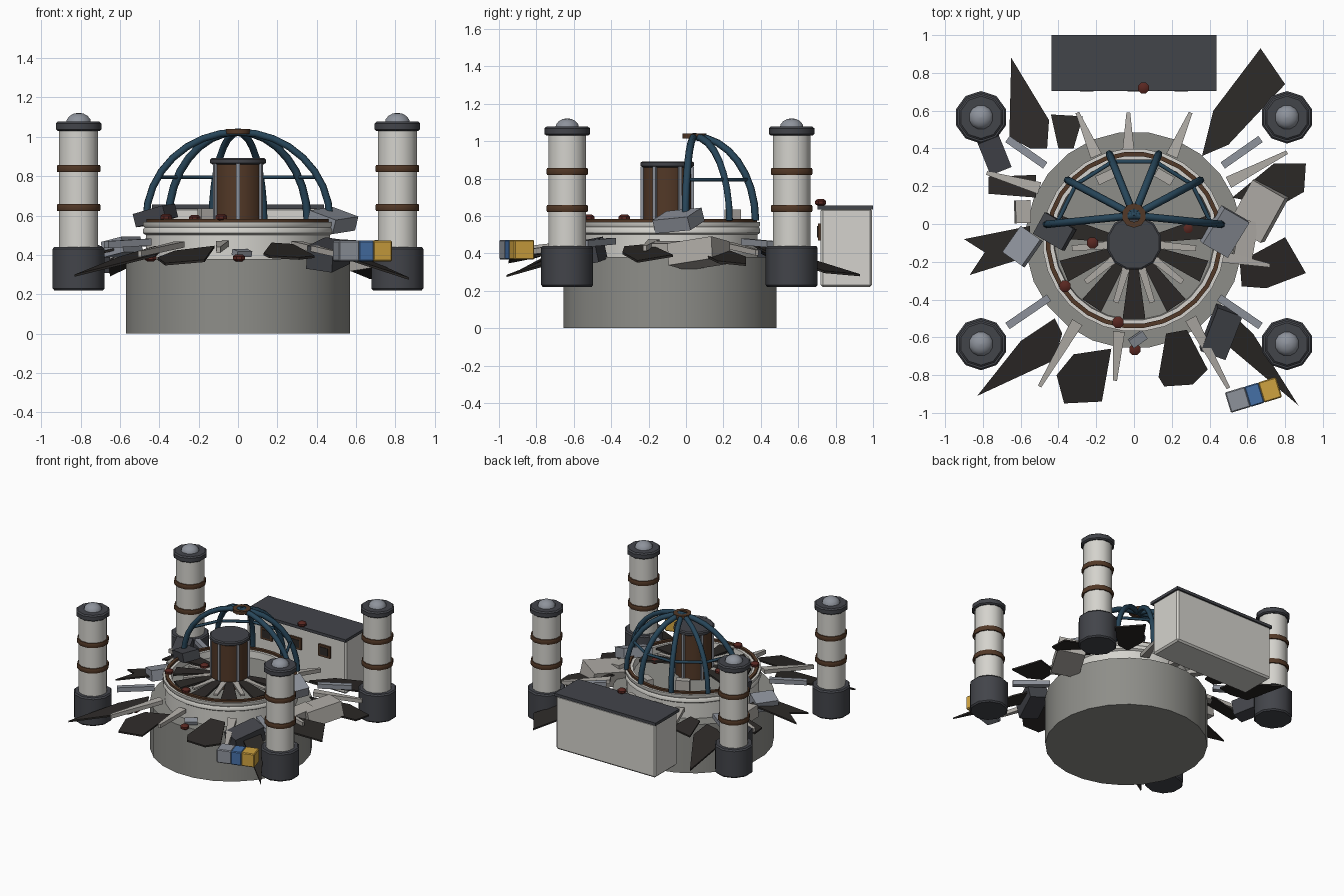
import bpy, bmesh, math
from math import cos, sin, radians, pi, hypot, atan2
from mathutils import Vector

if "Cube" in bpy.data.objects:
    bpy.data.objects.remove(bpy.data.objects["Cube"])

CY = -0.085  # centre line of the round building


def mat(name, r, g, b):
    m = bpy.data.materials.new(name)
    m.diffuse_color = (r, g, b, 1)
    m.use_nodes = True
    m.node_tree.nodes["Principled BSDF"].inputs["Base Color"].default_value = m.diffuse_color
    return m


STONE = mat("stone", .27, .27, .25)
WHITE = mat("white", .66, .65, .61)
DARK = mat("dark", .055, .058, .068)
BROWN = mat("brown", .085, .04, .02)
BLACK = mat("charred", .025, .022, .02)
NAVY = mat("navy", .02, .06, .10)
GREY = mat("grey", .27, .29, .33)
LIGHT = mat("rubble", .43, .41, .38)
RED = mat("red", .10, .02, .015)
BLUE = mat("blue", .06, .16, .38)
GOLD = mat("gold", .62, .36, .05)


def finish(name, bm, m, smooth=False):
    bmesh.ops.recalc_face_normals(bm, faces=bm.faces)
    me = bpy.data.meshes.new(name)
    bm.to_mesh(me)
    bm.free()
    ob = bpy.data.objects.new(name, me)
    bpy.context.collection.objects.link(ob)
    me.materials.append(m)
    if smooth:
        bpy.ops.object.select_all(action='DESELECT')
        bpy.context.view_layer.objects.active = ob
        ob.select_set(True)
        bpy.ops.object.shade_smooth_by_angle(angle=radians(38))
    return ob


def lathe(name, profile, loc, n, m, closed=False, smooth=True):
    """Revolve (radius, z) points; open profiles get end caps."""
    bm = bmesh.new()
    rings = [[bm.verts.new((loc[0] + r * cos(2 * pi * (i + .5) / n),
                            loc[1] + r * sin(2 * pi * (i + .5) / n), z))
              for i in range(n)] for r, z in profile]
    pairs = list(zip(rings, rings[1:])) + ([(rings[-1], rings[0])] if closed else [])
    for a, b in pairs:
        for i in range(n):
            j = (i + 1) % n
            bm.faces.new((a[i], a[j], b[j], b[i]))
    if not closed:
        bm.faces.new(rings[0])
        bm.faces.new(rings[-1])
    return finish(name, bm, m, smooth)


def box(name, c, size, m, rot=(0, 0, 0), bevel=0):
    bm = bmesh.new()
    bmesh.ops.create_cube(bm, size=1)
    bmesh.ops.scale(bm, vec=size, verts=bm.verts)
    if bevel:
        bmesh.ops.bevel(bm, geom=bm.edges[:], offset=bevel, segments=1, affect='EDGES')
    ob = finish(name, bm, m)
    ob.location = c
    ob.rotation_euler = [radians(a) for a in rot]
    return ob


def tube(name, pts, r, m, n=6):
    """Bar with a polygonal section along a path."""
    cu = bpy.data.curves.new(name, 'CURVE')
    cu.dimensions = '3D'
    cu.bevel_depth, cu.bevel_resolution, cu.use_fill_caps = r, n // 2 - 2, True
    sp = cu.splines.new('POLY')
    sp.points.add(len(pts) - 1)
    for p, q in zip(sp.points, pts):
        p.co = (*q, 1)
    cu.materials.append(m)
    ob = bpy.data.objects.new(name, cu)
    bpy.context.collection.objects.link(ob)


def shard(name, pts, m, t=.012, inner=.45, slope=.25):
    """Thin plate outlined in plan, dropping away from the building."""
    bm = bmesh.new()
    z = lambda p: inner - slope * (hypot(p[0], p[1] - CY) - .55)
    lo = [bm.verts.new((*p, z(p) - t / 2)) for p in pts]
    hi = [bm.verts.new((*p, z(p) + t / 2)) for p in pts]
    bm.faces.new(lo)
    bm.faces.new(hi)
    for i in range(len(pts)):
        j = (i + 1) % len(pts)
        bm.faces.new((lo[i], lo[j], hi[j], hi[i]))
    finish(name, bm, m)


def spike(name, a, b, w0, w1, m, **kw):
    d = Vector((b[0] - a[0], b[1] - a[1])).normalized()
    s = Vector((-d.y, d.x))
    A, B = Vector(a), Vector(b)
    shard(name, [tuple(A + s * w0), tuple(B + s * w1), tuple(B - s * w1), tuple(A - s * w0)], m, **kw)


# round plinth, stepped drum wall with sunken floor, rims
lathe("plinth", [(.575, 0), (.575, .38)], (0, CY), 24, STONE)
lathe("drum", [(.47, .37), (.47, .50), (.485, .51), (.485, .53), (.478, .54), (.485, .55),
               (.485, .568), (.425, .568), (.42, .50)], (0, CY), 28, WHITE)
lathe("floor", [(.43, .49), (.43, .515)], (0, CY), 28, STONE)
lathe("rim", [(.445, .565), (.468, .565), (.468, .583), (.445, .583)], (0, CY), 28, BROWN, True)

# central instrument: brown barrel, dark cap, upright rails
lathe("barrel", [(.132, .51), (.132, .87)], (0, -.1), 12, BROWN)
lathe("barrel_cap", [(.135, .86), (.147, .868), (.147, .885), (.138, .892)], (0, -.1), 12, DARK)
for i in range(6):
    a = radians(30 + 60 * i)
    box("barrel_rail", (.133 * cos(a), -.1 + .133 * sin(a), .69), (.018, .018, .35), GREY,
        (0, 0, math.degrees(a)))

# half dome frame: six ribs, two hoops and a crown
APEX = Vector((0, .045))


def rib_point(deg, t):
    foot = Vector((.475 * cos(radians(deg)), CY + .475 * sin(radians(deg))))
    p = APEX + (foot - APEX) * cos(t)
    return (p.x, p.y, .575 + .45 * sin(t))


ribs = [10, 42, 74, 106, 138, 170]
for d in ribs:
    tube("dome_rib", [rib_point(d, i * pi / 16) for i in range(9)], .02, NAVY)
for t in (.51,):
    tube("dome_hoop", [rib_point(d, t) for d in ribs], .011, NAVY)
lathe("dome_crown", [(.035, 1.015), (.065, 1.015), (.065, 1.04), (.035, 1.04)], APEX, 10, BROWN, True)

# four corner towers
for x in (-.81, .81):
    for y in (.565, -.635):
        p = (x, y)
        lathe("tower_base", [(.13, .22), (.139, .23), (.139, .43), (.13, .44)], p, 10, DARK)
        lathe("tower_shaft", [(.103, .44), (.103, 1.03)], p, 12, WHITE)
        for z in (.64, .838):
            lathe("tower_band", [(.112, z - .018), (.115, z - .01), (.115, z + .01), (.112, z + .018)],
                  p, 12, BROWN)
        lathe("tower_cap", [(.112, 1.03), (.122, 1.038), (.122, 1.068), (.112, 1.077)], p, 10, DARK)
        lathe("tower_lamp", [(.066 * cos(t * pi / 8.2), 1.07 + .052 * sin(t * pi / 8.2))
                             for t in range(5)], p, 12, GREY)

# rear annex with roof, windows
box("annex", (0, .857, .43), (.86, .275, .42), WHITE, bevel=.012)
box("annex_roof", (0, .852, .645), (.875, .296, .022), DARK)
for x in (-.25, 0, .25):
    box("annex_window", (x, .715, .515), (.10, .02, .09), BROWN)
    box("annex_pane", (x, .708, .515), (.07, .014, .06), BLACK)

# charred plates thrown outward
plates = [
    [(.36, .36), (.42, .6), (.67, .93), (.8, .74), (.5, .42)],
    [(-.65, .88), (-.45, .55), (-.46, .4), (-.55, .4), (-.66, .46)],
    [(-.44, .58), (-.27, .57), (-.32, .4), (-.4, .4)],
    [(.52, .14), (.74, .32), (.91, .32), (.9, .17), (.76, .09)],
    [(.56, -.2), (.8, -.07), (.91, -.26), (.7, -.34), (.57, -.33)],
    [(-.9, -.08), (-.55, -.01), (-.55, -.17), (-.87, -.27), (-.79, -.15)],
    [(-.77, .25), (-.52, .26), (-.52, .14), (-.77, .16)],
    [(-.83, -.91), (-.6, -.62), (-.42, -.5), (-.38, -.58), (-.42, -.72)],
    [(-.37, -.95), (-.17, -.94), (-.12, -.66), (-.32, -.69), (-.41, -.8)],
    [(.13, -.81), (.17, -.58), (.28, -.56), (.39, -.77), (.31, -.85), (.16, -.86)],
    [(.42, -.58), (.87, -.96), (.63, -.58), (.5, -.46)]]
for p in plates:
    shard("charred_plate", p, BLACK)

# pale splinters around the plinth edge
for a, b in [((-.2, .36), (-.3, .59)), ((-.03, .38), (-.03, .59)), ((.2, .36), (.3, .59)),
             ((-.5, .19), (-.78, .27)), ((.5, .22), (.81, .38)), ((-.3, -.52), (-.5, -.86)),
             ((-.08, -.57), (-.1, -.83)), ((.3, -.5), (.5, -.87)), ((.45, -.17), (.72, -.22))]:
    spike("splinter", a, b, .032, .01, LIGHT, t=.03, slope=.12)

# struts pointing at the towers
for s in (-1, 1):
    for a, b in [((.47, .31), (.67, .45)), ((.45, -.39), (.67, -.54))]:
        spike("strut", (s * a[0], a[1]), (s * b[0], b[1]), .02, .02, GREY, t=.035, inner=.465, slope=.05)

# plates and splinters fanned around the barrel on the floor
for i in range(13):
    a = radians(168 + 17 * i)
    d = Vector((cos(a), sin(a)))
    c = Vector((0, -.1))
    spike("floor_fragment", c + d * .14, c + d * (.33 if i % 2 else .40), .02 if i % 2 else .025,
          .015 if i % 2 else .06, LIGHT if i % 2 else BLACK, t=.015, inner=.55, slope=.06)

# loose blocks
for c, s, r, m in [
        ((.66, .07, .40), (.20, .27, .12), (8, -8, -30), LIGHT),
        ((.59, -.08, .43), (.10, .20, .06), (0, 8, -10), LIGHT),
        ((.48, -.04, .575), (.16, .22, .075), (5, 18, -30), GREY),
        ((-.59, -.12, .44), (.13, .17, .08), (0, -12, -35), GREY),
        ((-.42, -.04, .60), (.18, .13, .07), (4, -14, -30), DARK),
        ((-.59, .065, .42), (.08, .12, .09), (0, 5, 2), LIGHT),
        ((-.74, .37, .38), (.12, .18, .12), (8, 0, 22), DARK),
        ((.46, -.57, .40), (.14, .25, .12), (10, 8, -20), DARK),
        ((-.15, .25, .58), (.10, .05, .11), (0, 0, 25), LIGHT),
        ((.16, .25, .54), (.10, .05, .06), (0, 0, -30), LIGHT),
        ((.02, -.61, .41), (.09, .05, .03), (15, 0, 35), GREY)]:
    box("loose_block", c, s, m, r)

# striped crate
for x, y, w, m in [(.55, -.93, .11, GREY), (.637, -.904, .08, BLUE), (.72, -.878, .10, GOLD)]:
    box("crate_section", (x, y, .42), (w, .112, .105), m, (0, 0, 17), .006)

# red knobs
for c in [(-.22, -.1, .585), (.285, -.025, .56), (-.365, -.33, .59), (-.085, -.52, .59),
          (-.445, -.63, .385), (.005, -.665, .385), (.05, .72, .672)]:
    lathe("knob", [(.018, c[2] - .018), (.032, c[2] - .008), (.032, c[2] + .008), (.018, c[2] + .018)],
          c, 8, RED)
